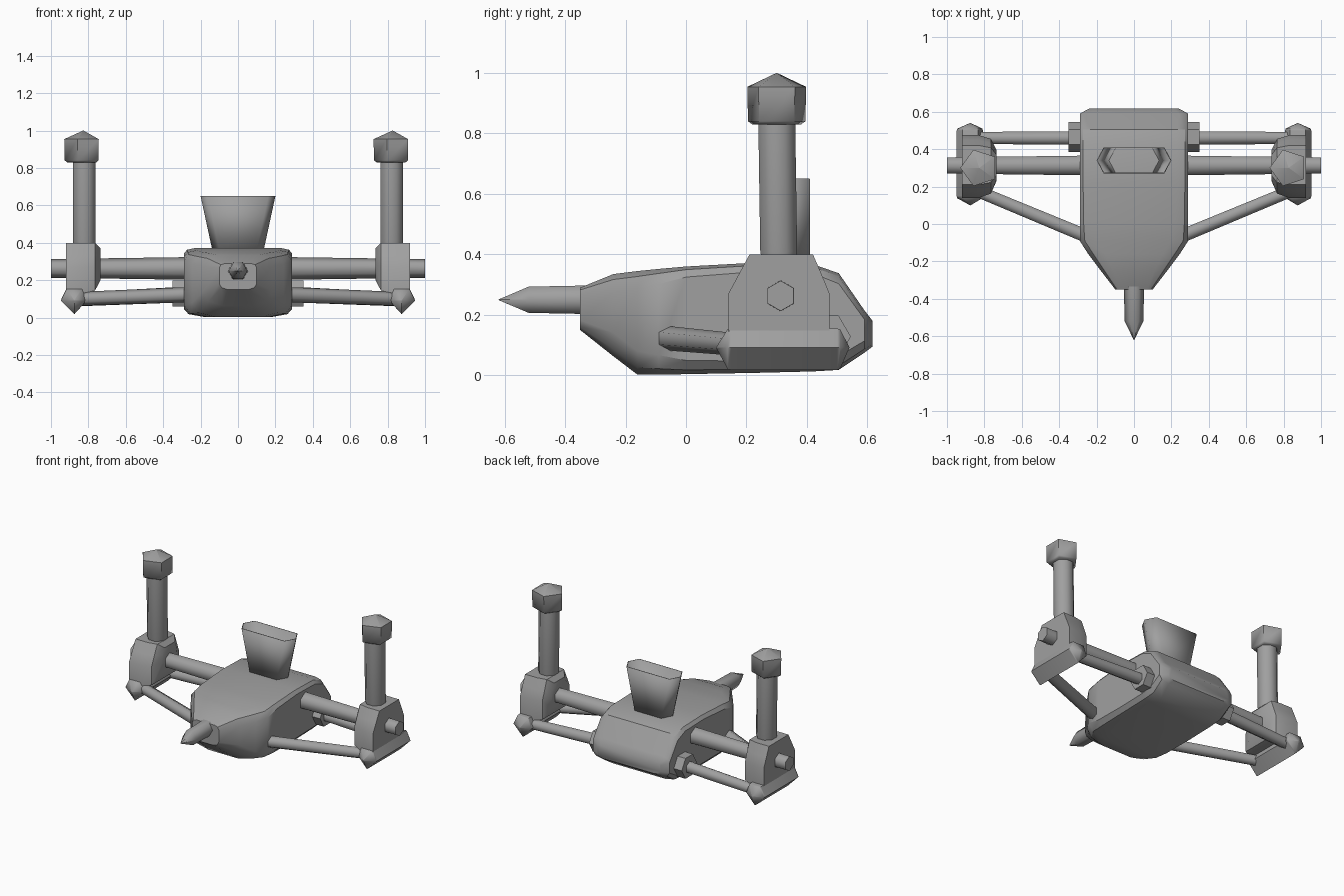
import bpy, bmesh, math
from mathutils import Vector

if "Cube" in bpy.data.objects:
    bpy.data.objects.remove(bpy.data.objects["Cube"], do_unlink=True)

GREY = (0.35, 0.35, 0.35, 1.0)
mat = bpy.data.materials.new("plain grey")
mat.use_nodes = True
mat.diffuse_color = GREY
mat.node_tree.nodes["Principled BSDF"].inputs["Base Color"].default_value = GREY


def loft(name, rings, caps=True, angle=40):
    """Skin a list of equal-length rings of points."""
    bm = bmesh.new()
    vs = [[bm.verts.new(p) for p in ring] for ring in rings]
    n = len(vs[0])
    for a, b in zip(vs, vs[1:]):
        for i in range(n):
            j = (i + 1) % n
            bm.faces.new((a[i], a[j], b[j], b[i]))
    if caps:
        bm.faces.new(vs[0])
        bm.faces.new(vs[-1])
        bmesh.ops.remove_doubles(bm, verts=bm.verts, dist=0.0005)
    bmesh.ops.recalc_face_normals(bm, faces=bm.faces)
    me = bpy.data.meshes.new(name)
    bm.to_mesh(me)
    bm.free()
    me.materials.append(mat)
    ob = bpy.data.objects.new(name, me)
    bpy.context.collection.objects.link(ob)
    bpy.ops.object.select_all(action='DESELECT')
    ob.select_set(True)
    bpy.context.view_layer.objects.active = ob
    bpy.ops.object.shade_smooth_by_angle(angle=math.radians(angle))
    return ob


def spindle(name, p0, p1, stations, sides=6, turn=0.0, angle=62):
    """Polygonal rod from p0 to p1; stations are (fraction, radius)."""
    p0, p1 = Vector(p0), Vector(p1)
    d = (p1 - p0).normalized()
    up = Vector((1, 0, 0)) if abs(d.z) > 0.9 else Vector((0, 0, 1))
    u = (up - d * up.dot(d)).normalized()
    v = d.cross(u)
    rings = []
    for f, r in stations:
        c = p0.lerp(p1, f)
        ring = []
        for i in range(sides):
            a = turn + math.tau * i / sides
            ring.append(c + (u * math.cos(a) + v * math.sin(a)) * max(r, 0.001))
        rings.append(ring)
    return loft(name, rings, angle=angle)


# Body: chamfered sections (y, half width, bottom, top, chamfer x, chamfer z)
sections = [
    (-0.35, 0.10, 0.150, 0.290, 0.03, 0.025),
    (-0.24, 0.185, 0.063, 0.335, 0.07, 0.060),
    (-0.16, 0.245, 0.002, 0.345, 0.09, 0.060),
    (-0.09, 0.29, 0.002, 0.352, 0.09, 0.050),
    (0.00, 0.29, 0.004, 0.360, 0.07, 0.035),
    (0.22, 0.29, 0.008, 0.372, 0.06, 0.030),
    (0.42, 0.29, 0.013, 0.367, 0.06, 0.030),
    (0.505, 0.29, 0.018, 0.338, 0.06, 0.035),
    (0.59, 0.29, 0.075, 0.215, 0.05, 0.030),
    (0.617, 0.24, 0.095, 0.180, 0.03, 0.020),
]
rings = []
for y, w, b, t, cx, cz in sections:
    half = [(w - 1.5 * cx, b), (w - 0.4 * cx, b + 0.4 * cz), (w, b + 1.3 * cz),
            (w, t - cz), (w - 0.3 * cx, t - 0.3 * cz), (w - cx, t)]
    rings.append([(x, y, z) for x, z in half] + [(-x, y, z) for x, z in reversed(half)])
loft("body", rings, angle=35)

# Nose probe
spindle("nose_probe", (0, -0.30, 0.25), (0, -0.62, 0.25),
        [(0, 0.055), (0.69, 0.05), (1, 0)], turn=math.pi / 6, angle=62)

# Open flared hexagonal funnel on the back
funnel = []
for z, w in ((0.35, 0.135), (0.65, 0.20)):
    k = w - 0.038
    funnel.append([(-w, 0.34, z), (-k, 0.27, z), (k, 0.27, z),
                   (w, 0.34, z), (k, 0.41, z), (-k, 0.41, z)])
ob = loft("funnel", funnel, caps=False, angle=20)
mod = ob.modifiers.new("wall", 'SOLIDIFY')
mod.thickness = 0.005

# Side assemblies
pod_side = [(0.14, 0.13), (0.14, 0.27), (0.175, 0.335), (0.21, 0.40),
            (0.42, 0.40), (0.448, 0.335), (0.475, 0.27), (0.475, 0.13)]
pod_inner = [(0.23, 0.20), (0.23, 0.28), (0.24, 0.33), (0.26, 0.37),
             (0.37, 0.37), (0.385, 0.33), (0.395, 0.28), (0.395, 0.20)]
foot = [(0.875, 0.018), (0.948, 0.092), (0.917, 0.155), (0.833, 0.155), (0.808, 0.092)]

for s, side in ((1, "left"), (-1, "right")):
    # Main axle through the pod
    spindle("axle_" + side, (0, 0.313, 0.263), (s, 0.313, 0.263), [(0, 0.062), (0.3, 0.060), (1, 0.05)])

    # Pod tapering toward the body
    mid = [(a[0] * 0.75 + b[0] * 0.25, a[1] * 0.8 + b[1] * 0.2 if a[1] < 0.4 else 0.40)
           for a, b in zip(pod_side, pod_inner)]
    loft("pod_" + side, [[(s * x, y, z) for y, z in prof] for x, prof in
                         ((0.92, pod_side), (0.83, pod_side), (0.765, mid), (0.735, pod_inner))], angle=35)

    # Lower skid with pointed ends
    cx, cz = 0.875, 0.092
    loft("skid_" + side, [[(s * (cx + (x - cx) * k), y, cz + (z - cz) * k) for x, z in foot]
                          for y, k in ((0.10, 0.02), (0.138, 0.97), (0.15, 1), (0.50, 1), (0.51, 0.95), (0.54, 0.02))],
         angle=50)

    # Struts from body to skid
    spindle("front_strut_" + side, (s * 0.20, -0.088, 0.125), (s * 0.87, 0.19, 0.10), [(0, 0.041), (1, 0.037)])
    spindle("rear_strut_" + side, (s * 0.25, 0.46, 0.125), (s * 0.87, 0.46, 0.097), [(0, 0.042), (1, 0.037)])
    spindle("rear_hub_" + side, (s * 0.25, 0.465, 0.128), (s * 0.35, 0.465, 0.128),
            [(0, 0.08), (1, 0.08)], turn=math.pi / 6, angle=35)

    # Tower and its pentagonal cap
    spindle("tower_" + side, (s * 0.822, 0.307, 0.38), (s * 0.822, 0.30, 0.85),
            [(0, 0.058), (0.06, 0.066), (1, 0.066)], sides=8, turn=math.pi / 8)
    spindle("tower_cap_" + side, (s * 0.827, 0.30, 0.83), (s * 0.827, 0.30, 1.0),
            [(0, 0.085), (0.06, 0.10), (0.73, 0.102), (1, 0)], sides=5, turn=math.pi, angle=50)
